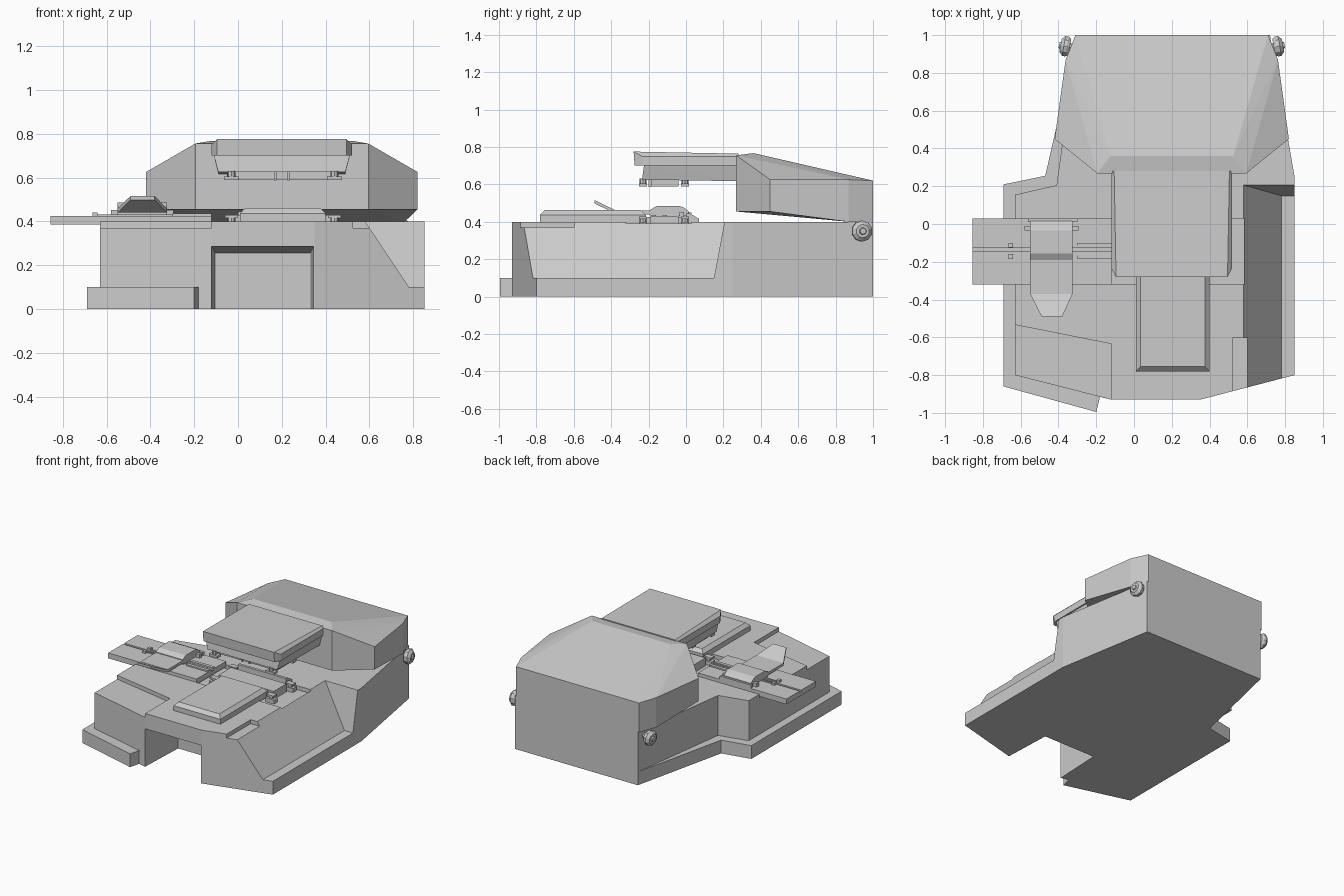
import bpy, bmesh, math
from mathutils import Vector, Matrix

if "Cube" in bpy.data.objects:
    bpy.data.objects.remove(bpy.data.objects["Cube"])

CX = 0.2  # symmetry line of the rear housing and head


def finish(name, bm):
    bmesh.ops.recalc_face_normals(bm, faces=bm.faces)
    me = bpy.data.meshes.new(name)
    bm.to_mesh(me)
    bm.free()
    ob = bpy.data.objects.new(name, me)
    bpy.context.collection.objects.link(ob)
    return ob


def hull(name, pts):
    bm = bmesh.new()
    for p in pts:
        bm.verts.new(p)
    r = bmesh.ops.convex_hull(bm, input=bm.verts)
    junk = {g for g in r["geom_interior"] if isinstance(g, bmesh.types.BMVert)}
    bmesh.ops.delete(bm, geom=list(junk), context='VERTS')
    bmesh.ops.dissolve_limit(bm, angle_limit=0.01, verts=bm.verts, edges=bm.edges)
    return finish(name, bm)


def prism(name, outline, z0, z1):
    bm = bmesh.new()
    f = bm.faces.new([bm.verts.new((x, y, z0)) for x, y in outline])
    r = bmesh.ops.extrude_face_region(bm, geom=[f])
    bmesh.ops.translate(bm, vec=(0, 0, z1 - z0),
                        verts=[g for g in r["geom"] if isinstance(g, bmesh.types.BMVert)])
    return finish(name, bm)


def box(name, x0, x1, y0, y1, z0, z1, top=0.0):
    # box whose top edge can be drawn in as a chamfer
    pts = [(x, y, z) for x in (x0, x1) for y in (y0, y1) for z in (z0, z1 - top)]
    if top:
        pts += [(x, y, z1) for x in (x0 + top, x1 - top) for y in (y0 + top, y1 - top)]
    return hull(name, pts)


def sym(half):
    # mirror (half width, y, z) points about CX
    return [(CX + s * w, y, z) for w, y, z in half for s in (-1, 1)]


def cut(target, cutter):
    m = target.modifiers.new("cut", 'BOOLEAN')
    m.operation, m.solver, m.object = 'DIFFERENCE', 'EXACT', cutter
    bpy.context.view_layer.objects.active = target
    bpy.ops.object.modifier_apply(modifier=m.name)


# base plate and main body
base = prism("base_plate", [(-.69, .21), (-.69, -.86), (-.20, -.995), (-.18, -.915), (-.12, -.93),
                            (.35, -.93), (.85, -.80), (.85, .25), (.72, 1), (-.30, 1),
                            (-.47, .255)], 0, .1)
body = prism("main_body", [(-.63, .155), (-.63, -.80), (-.12, -.93), (.35, -.93), (.85, -.80),
                           (.85, .25), (.72, 1), (-.30, 1), (-.41, .205)], .1, .4)

# cutters: knee recess, sloped right side, sunken shelves
knee = hull("knee_cutter", [(x, -1.1, z) for x in (-.12, .345) for z in (-.1, .285)] +
            [(x, -.92, z) for x in (-.12, .345) for z in (-.1, .285)] +
            [(x, -.56, z) for x in (-.105, .33) for z in (-.1, .255)])
slope = hull("slope_cutter", [(x, y, z) for x0, yb, z in ((.813, .14, .05), (.513, .225, .5))
                              for x in (x0, 1) for y in (-1.2, yb)])
tray_cut = box("tray_cutter", -.9, .585, -.32, .03, .37, .5)
notch = box("notch_cutter", .525, .7, -1.0, -.60, .37, .5)
shelf = prism("shelf_cutter", [(-.8, -.50), (-.12, -.635), (-.12, -1.1), (-.8, -1.1)], .37, .5)
cut(base, knee)
for c in (knee, slope, tray_cut, notch, shelf):
    cut(body, c)
for c in (knee, slope, tray_cut, notch, shelf):
    bpy.data.objects.remove(c)

# rear housing
hull("rear_housing", sym([(.395, .268, .455), (.62, .45, .455), (.585, .66, .455),
                          (.562, .87, .40), (.51, 1, .40), (.395, .268, .755),
                          (.325, .36, .767), (.62, .45, .625), (.562, .87, .625),
                          (.51, 1, .62)]))

# machine head reaching forward from the housing
hull("head_upper", sym([(.295, -.275, .70), (.32, -.23, .70), (.32, .28, .70),
                        (.295, -.28, .775), (.32, -.235, .75), (.305, -.235, .764),
                        (.32, .28, .75), (.305, .28, .764)]))
hull("head_lower", sym([(.31, -.225, .70), (.31, .28, .70), (.29, -.235, .625),
                        (.29, .18, .625), (.29, .28, .617)]))
box("upper_platen", -.05, .45, -.185, -.04, .588, .63)
for x in (.17, .23):
    box("platen_pin", x - .006, x + .006, -.20, -.185, .587, .63)


def drum(name, x, y, z, r, h):
    bm = bmesh.new()
    bmesh.ops.create_cone(bm, cap_ends=True, segments=8, radius1=r, radius2=r, depth=h,
                          matrix=Matrix.Translation((x, y, z)))
    return finish(name, bm)


# clamps: four under the head, four on the deck
for x in (-.03, .44):
    for y in (-.23, -.005):
        drum("head_clamp_stem", x, y, .615, .018, .03)
        box("head_clamp_foot", x - .035, x + .035, y - .022, y + .022, .588, .605)
        box("deck_clamp_foot", x - .035, x + .035, y - .022, y + .022, .37, .40)
        drum("deck_clamp_stem", x, y, .41, .018, .03)
        box("deck_clamp_cap", x - .03, x + .03, y - .02, y + .02, .415, .428)

# lower platen and rear ramp on the deck
box("lower_platen", -.03, .43, -.19, -.04, .37, .43)
hull("rear_ramp", [(x, y, z) for x in (0, .40)
                   for y, z in ((.0, .39), (.07, .39), (.07, .415), (.02, .445), (.0, .445))])

# front work pad
box("front_pad", .01, .40, -.78, -.215, .39, .462, .025)

# side tray with grooved rails
for y0, y1 in ((-.32, -.145), (-.128, .03)):
    box("tray_half", -.855, -.12, y0, y1, .385, .425)
box("tray_floor", -.855, -.12, -.15, -.12, .385, .41)
for y in (-.172, -.113):
    box("tray_rail", -.30, -.12, y - .012, y + .012, .42, .435)
    box("tray_clip", -.665, -.64, y - .012, y + .012, .42, .44)
for y in (-.16, -.12):
    box("tray_inner_rail", -.64, -.12, y - .006, y + .006, .42, .432)

# sliding carriage on the tray with raised flap
hull("carriage", [(x, y, z) for x in (-.55, -.325)
                  for y, z in ((-.19, .43), (.015, .43), (.015, .455), (-.01, .475),
                               (-.035, .485), (-.155, .485), (-.19, .465))])
box("carriage_rear_rail", -.58, -.295, -.035, -.01, .425, .452)
box("carriage_rear_lug", -.56, -.30, .01, .03, .425, .45)
hull("carriage_bridge", [(x, y, z) for x in (-.55, -.325)
                         for y in (-.37, -.185) for z in (.44, .46)])
hull("carriage_flap", [(x, y, z + d) for x0, x1, y, z in ((-.55, -.325, -.37, .44),
                                                          (-.49, -.38, -.49, .498))
                       for x in (x0, x1) for d in (0, .018)])

# side knobs on the rear corners
for s in (-1, 1):
    bm = bmesh.new()
    for r1, r2, a, b in ((.022, .022, -.03, .012), (.046, .056, .01, .025),
                         (.056, .056, .025, .042), (.056, .036, .042, .06),
                         (.02, .016, .06, .068)):
        bmesh.ops.create_cone(bm, cap_ends=True, segments=10, radius1=r1, radius2=r2, depth=b - a,
                              matrix=Matrix.Translation((0, 0, (a + b) / 2)))
    knob = finish("side_knob", bm)
    knob.rotation_euler = Vector((s, .18, 0)).to_track_quat('Z', 'Y').to_euler()
    knob.location = (CX + s * .53, .935, .35)
